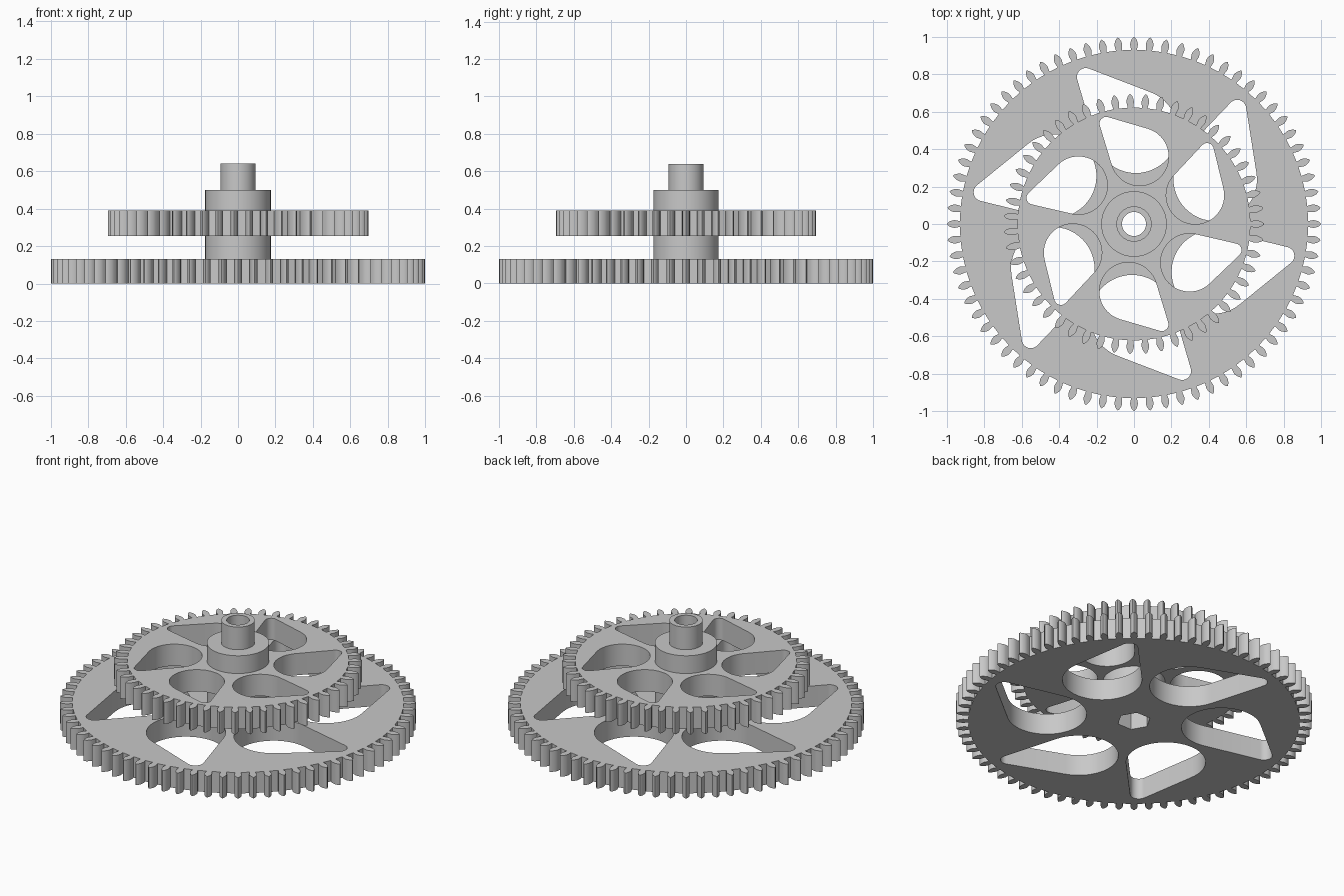
import bpy
import bmesh
from math import acos, atan2, cos, dist, pi, radians, sin, tau

cube = bpy.data.objects.get("Cube")
if cube:
    bpy.data.objects.remove(cube, do_unlink=True)

grey = bpy.data.materials.new("plain grey")
grey.use_nodes = True
GREY = (0.58, 0.58, 0.58, 1)
grey.diffuse_color = GREY
grey.node_tree.nodes["Principled BSDF"].inputs["Base Color"].default_value = GREY

BORE = 0.064


def polar(r, a, centre=(0, 0)):
    return centre[0] + r * cos(a), centre[1] + r * sin(a)


def circle(r, sides=64):
    return [polar(r, tau * i / sides) for i in range(sides)]


def gear_outline(teeth, root, tip):
    """Leaf-shaped teeth: (height fraction, half width in pitches)."""
    flank = [(0, 0.19), (0.4, 0.25), (0.6, 0.22), (0.8, 0.15), (0.95, 0.06)]
    tooth = [(h, -w) for h, w in flank] + [(1, 0)] + flank[::-1]
    return [polar(root + (tip - root) * h, tau * (i + w) / teeth)
            for i in range(teeth) for h, w in tooth]


def spoke_window(small, r1, big, r2):
    """Rounded teardrop wrapped around a small and a big circle."""
    axis = atan2(big[1] - small[1], big[0] - small[0])
    t = acos((r1 - r2) / dist(small, big))
    steps = 32
    pts = [polar(r2, axis - t + 2 * t * i / steps, big) for i in range(steps + 1)]
    rest = tau - 2 * t
    pts += [polar(r1, axis + t + rest * i / 12, small) for i in range(13)]
    return pts


def six_windows(*args):
    base = spoke_window(*args)
    return [[(x * cos(a) - y * sin(a), x * sin(a) + y * cos(a)) for x, y in base]
            for a in (k * pi / 3 for k in range(6))]


def plate(name, z0, z1, loops):
    """Extrude an outline with holes between two heights."""
    curve = bpy.data.curves.new(name + "_profile", "CURVE")
    curve.dimensions = "2D"
    curve.fill_mode = "BOTH"
    curve.extrude = (z1 - z0) / 2
    for loop in loops:
        spline = curve.splines.new("POLY")
        spline.points.add(len(loop) - 1)
        for point, (x, y) in zip(spline.points, loop):
            point.co = (x, y, 0, 1)
        spline.use_cyclic_u = True
    helper = bpy.data.objects.new(name + "_profile", curve)
    bpy.context.collection.objects.link(helper)
    graph = bpy.context.evaluated_depsgraph_get()
    mesh = bpy.data.meshes.new_from_object(helper.evaluated_get(graph))
    bpy.data.objects.remove(helper, do_unlink=True)

    bm = bmesh.new()
    bm.from_mesh(mesh)
    bmesh.ops.remove_doubles(bm, verts=bm.verts, dist=1e-5)
    bmesh.ops.recalc_face_normals(bm, faces=bm.faces)
    bm.to_mesh(mesh)
    bm.free()
    mesh.name = name
    mesh.materials.clear()
    mesh.materials.append(grey)

    obj = bpy.data.objects.new(name, mesh)
    obj.location.z = (z0 + z1) / 2
    bpy.context.collection.objects.link(obj)
    bpy.ops.object.select_all(action="DESELECT")
    obj.select_set(True)
    bpy.context.view_layer.objects.active = obj
    bpy.ops.object.shade_smooth_by_angle(angle=radians(25))
    return obj


# Large gear with a hexagonal socket underneath
plate("large_gear", 0, 0.13,
      [gear_outline(72, 0.93, 1.0), circle(0.095, 6)]
      + six_windows((-0.257, 0.785), 0.048, (0.01, 0.495), 0.223))

# Small gear
plate("small_gear", 0.255, 0.39,
      [gear_outline(51, 0.622, 0.696), circle(BORE)]
      + six_windows((-0.148, 0.536), 0.036, (0.03, 0.36), 0.155))

# Hubs and hollow shaft
for name, z0, z1, radius in (("lower_hub", 0.13, 0.255, 0.175),
                             ("upper_hub", 0.39, 0.5, 0.175),
                             ("shaft", 0.5, 0.64, 0.094)):
    plate(name, z0, z1, [circle(radius), circle(BORE)])
